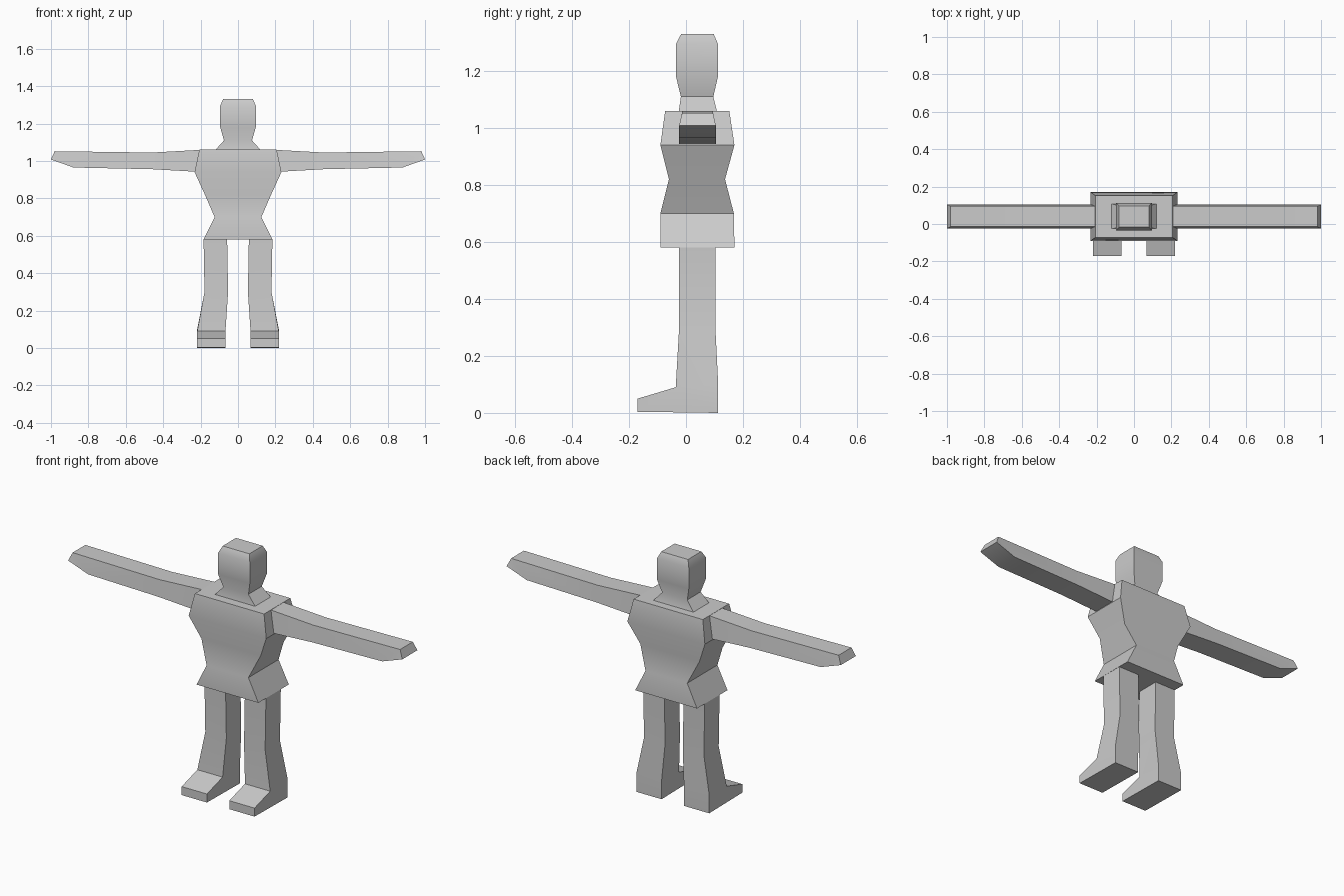
import bpy, bmesh, math

if "Cube" in bpy.data.objects:
    bpy.data.objects.remove(bpy.data.objects["Cube"])


def loft(name, rings, mirror=False):
    """Skin a chain of four-point rings, cap both ends."""
    bm = bmesh.new()
    loops = [[bm.verts.new(p) for p in ring] for ring in rings]
    for a, b in zip(loops, loops[1:]):
        for i in range(4):
            j = (i + 1) % 4
            bm.faces.new((a[i], a[j], b[j], b[i]))
    bm.faces.new(loops[0])
    bm.faces.new(loops[-1])
    bmesh.ops.remove_doubles(bm, verts=bm.verts, dist=0.0005)
    bmesh.ops.recalc_face_normals(bm, faces=bm.faces)
    mesh = bpy.data.meshes.new(name)
    bm.to_mesh(mesh)
    bm.free()
    obj = bpy.data.objects.new(name, mesh)
    bpy.context.collection.objects.link(obj)
    bpy.ops.object.select_all(action='DESELECT')
    obj.select_set(True)
    bpy.context.view_layer.objects.active = obj
    bpy.ops.object.shade_smooth_by_angle(angle=math.radians(30))
    if mirror:
        obj.modifiers.new("Mirror", 'MIRROR').use_mirror_merge = False
    return obj


def level(z, half, y0, y1):
    """Horizontal rectangle centred on x."""
    return [(-half, y0, z), (half, y0, z), (half, y1, z), (-half, y1, z)]


# torso: hips, waist, ribs, chest, shoulders
loft("torso", [level(*s) for s in (
    (0.58, 0.185, -0.09, 0.17),
    (0.70, 0.125, -0.09, 0.168),
    (0.82, 0.177, -0.06, 0.137),
    (0.94, 0.232, -0.09, 0.17),
    (1.06, 0.207, -0.073, 0.152))])

# head with flared neck
loft("head", [level(*s) for s in (
    (1.06, 0.12, -0.025, 0.108),
    (1.11, 0.075, -0.018, 0.096),
    (1.18, 0.095, -0.035, 0.112),
    (1.295, 0.095, -0.035, 0.112),
    (1.33, 0.08, -0.017, 0.097))])


# arms: each ring is a bottom edge and a slightly narrower top edge
def arm_ring(xb, zb, xt, zt, inset=0.01):
    return [(xb, -0.024, zb), (xb, 0.105, zb),
            (xt, 0.105 - inset, zt), (xt, -0.024 + inset, zt)]


loft("arms", [arm_ring(*s) for s in (
    (0.231, 0.943, 0.207, 1.059),
    (0.46, 0.956, 0.46, 1.045),
    (0.88, 0.965, 0.98, 1.052),
    (1.0, 1.008, 0.98, 1.052))], mirror=True)


# legs and feet: each ring joins a front edge to a back edge
def leg_ring(x0, x1, front, back):
    return [(x0, *front), (x1, *front), (x1, *back), (x0, *back)]


loft("legs", [leg_ring(*s) for s in (
    (0.058, 0.184, (-0.024, 0.58), (0.103, 0.58)),
    (0.053, 0.179, (-0.024, 0.30), (0.103, 0.30)),
    (0.067, 0.218, (-0.036, 0.09), (0.113, 0.10)),
    (0.067, 0.218, (-0.036, 0.09), (0.113, 0.0)),
    (0.067, 0.218, (-0.17, 0.05), (-0.17, 0.004)))], mirror=True)
